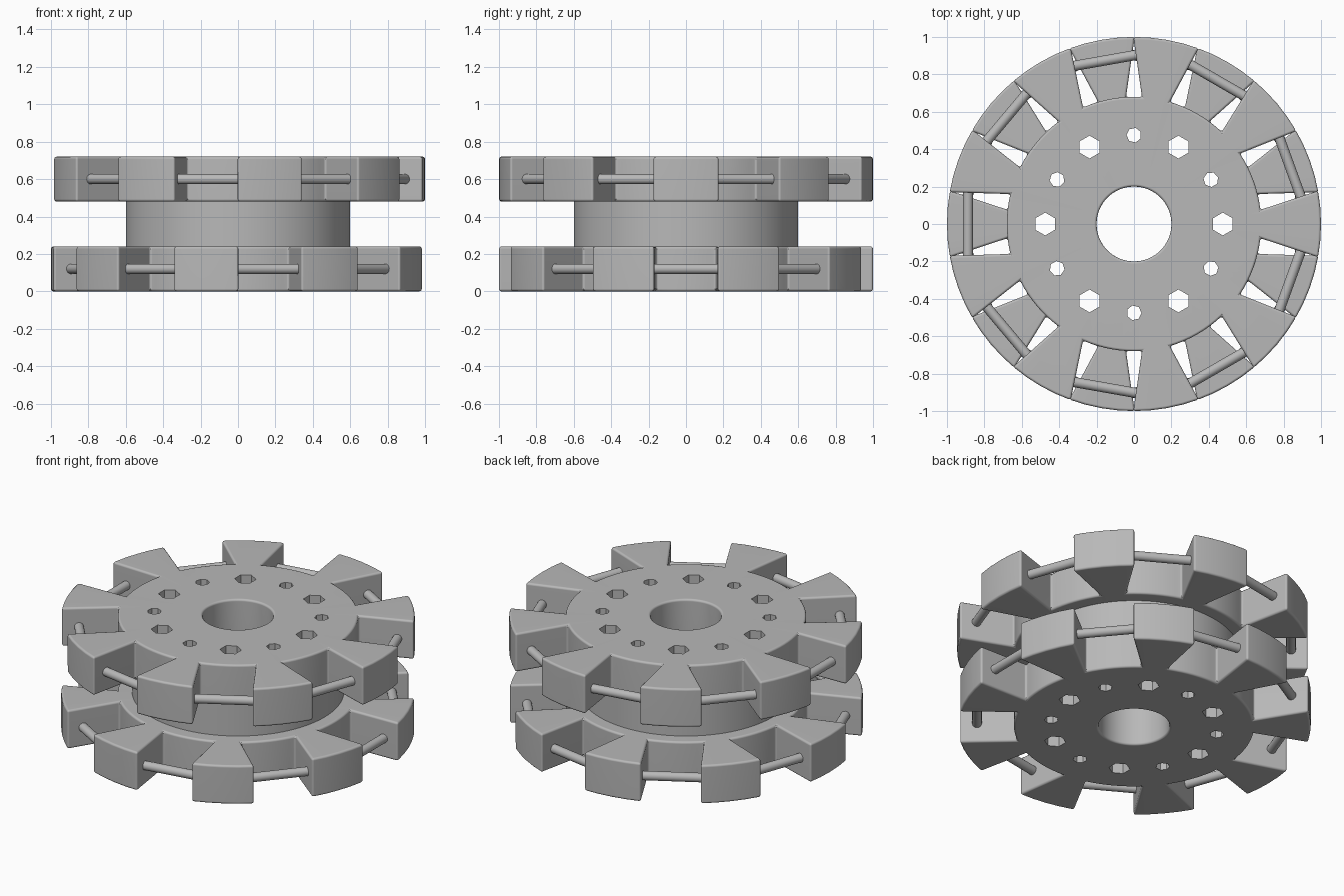
import bpy, bmesh
from math import sin, cos, pi, radians, asin

old = bpy.data.objects.get("Cube")
if old:
    bpy.data.objects.remove(old, do_unlink=True)

TEETH = 9
STEP = 2 * pi / TEETH
BORE, HUB, RIM, CORE = 0.2, 0.68, 1.0, 0.6
THICK, HEIGHT = 0.24, 0.72
HOLE_CIRCLE = 0.475

grey = bpy.data.materials.new("plain grey")
grey.use_nodes = True
grey.diffuse_color = (0.48, 0.48, 0.48, 1)
grey.node_tree.nodes["Principled BSDF"].inputs["Base Color"].default_value = grey.diffuse_color


def make_object(name, bm):
    bmesh.ops.recalc_face_normals(bm, faces=bm.faces[:])
    mesh = bpy.data.meshes.new(name)
    bm.to_mesh(mesh)
    bm.free()
    mesh.materials.append(grey)
    ob = bpy.data.objects.new(name, mesh)
    bpy.context.collection.objects.link(ob)
    return ob


def select(ob):
    bpy.ops.object.select_all(action='DESELECT')
    ob.select_set(True)
    bpy.context.view_layer.objects.active = ob


def polar(bm, r, a, z=0.0):
    return bm.verts.new((r * cos(a), r * sin(a), z))


def extrude_up(bm, height):
    geom = bmesh.ops.extrude_face_region(bm, geom=bm.faces[:])["geom"]
    verts = [g for g in geom if isinstance(g, bmesh.types.BMVert)]
    bmesh.ops.translate(bm, verts=verts, vec=(0, 0, height))


def ring_faces(bm, inner, outer):
    n = len(inner)
    for i in range(n):
        j = (i + 1) % n
        bm.faces.new((inner[i], outer[i], outer[j], inner[j]))


def toothed_disc(name, turn, base):
    """Disc with a bore and flared teeth separated by nearly parallel slots."""
    bm = bmesh.new()
    foot = STEP / 2 - asin(0.16 / HUB)
    tip = STEP / 2 - asin(0.17 / RIM)
    segs, slot_segs = 4, 8
    inner, hub = [], []
    for t in range(TEETH):
        mid = turn + t * STEP
        angles = [mid + foot * (2 * i / segs - 1) for i in range(segs)]
        angles += [mid + foot + (STEP - 2 * foot) * i / slot_segs for i in range(slot_segs)]
        hub += [polar(bm, HUB, a) for a in angles]
        inner += [polar(bm, BORE, a) for a in angles]
    ring_faces(bm, inner, hub)
    for t in range(TEETH):
        start = t * (segs + slot_segs)
        root = hub[start:start + segs + 1]
        edge = [polar(bm, RIM, turn + t * STEP + tip * (2 * i / segs - 1)) for i in range(segs + 1)]
        for i in range(segs):
            bm.faces.new((root[i], edge[i], edge[i + 1], root[i + 1]))
    extrude_up(bm, THICK)
    bmesh.ops.translate(bm, verts=bm.verts[:], vec=(0, 0, base))
    ob = make_object(name, bm)
    bevel = ob.modifiers.new("rounded edges", 'BEVEL')
    bevel.width = 0.013
    bevel.segments = 3
    bevel.limit_method = 'ANGLE'
    bevel.angle_limit = radians(40)
    return ob


def core_tube():
    bm = bmesh.new()
    n = 108
    rings = [[polar(bm, r, 2 * pi * i / n, THICK - 0.015) for i in range(n)] for r in (BORE, CORE)]
    ring_faces(bm, *rings)
    extrude_up(bm, HEIGHT - 2 * THICK + 0.03)
    return make_object("core", bm)


def hole_cutter():
    """Twelve prisms, alternating large hexagons and small holes."""
    bm = bmesh.new()
    for k in range(12):
        a = k * pi / 6
        sides, r = (6, 0.061) if k % 2 == 0 else (7, 0.04)
        ring = [bm.verts.new((HOLE_CIRCLE * cos(a) + r * cos(b), HOLE_CIRCLE * sin(a) + r * sin(b), -0.1))
                for b in (a + pi / 2 + 2 * pi * i / sides for i in range(sides))]
        bm.faces.new(ring)
    extrude_up(bm, HEIGHT + 0.2)
    ob = make_object("hole_cutter", bm)
    ob.hide_render = True
    return ob


def roller_pins(name, turn, z):
    """Round pins bridging each slot, run slightly into the teeth."""
    bm = bmesh.new()
    n, half, r, dist = 20, 0.19, 0.027, 0.888
    for t in range(TEETH):
        a = turn + (t + 0.5) * STEP
        ends = []
        for s in (-half, half):
            ring = []
            for i in range(n):
                b = 2 * pi * i / n
                d = dist + r * cos(b)
                ring.append(bm.verts.new((d * cos(a) - s * sin(a), d * sin(a) + s * cos(a), z + r * sin(b))))
            bm.faces.new(ring)
            ends.append(ring)
        ring_faces(bm, *ends)
    return make_object(name, bm)


lower_z, upper_z = 0.0, HEIGHT - THICK
discs = [toothed_disc("lower_disc", STEP / 2, lower_z),
         toothed_disc("upper_disc", 0, upper_z)]
core = core_tube()
pins = [roller_pins("lower_pins", STEP / 2, lower_z + THICK / 2),
        roller_pins("upper_pins", 0, upper_z + THICK / 2)]

# Bolt holes through discs and core
cutter = hole_cutter()
for ob in discs + [core]:
    cut = ob.modifiers.new("bolt holes", 'BOOLEAN')
    cut.operation = 'DIFFERENCE'
    cut.solver = 'EXACT'
    cut.object = cutter
    select(ob)
    for name in [m.name for m in ob.modifiers]:
        bpy.ops.object.modifier_apply(modifier=name)
bpy.data.objects.remove(cutter, do_unlink=True)

# Smooth shading with sharp corners
for ob in discs + [core] + pins:
    select(ob)
    bpy.ops.object.shade_smooth_by_angle(angle=radians(35))
    weighted = ob.modifiers.new("weighted normals", 'WEIGHTED_NORMAL')
    weighted.keep_sharp = True
